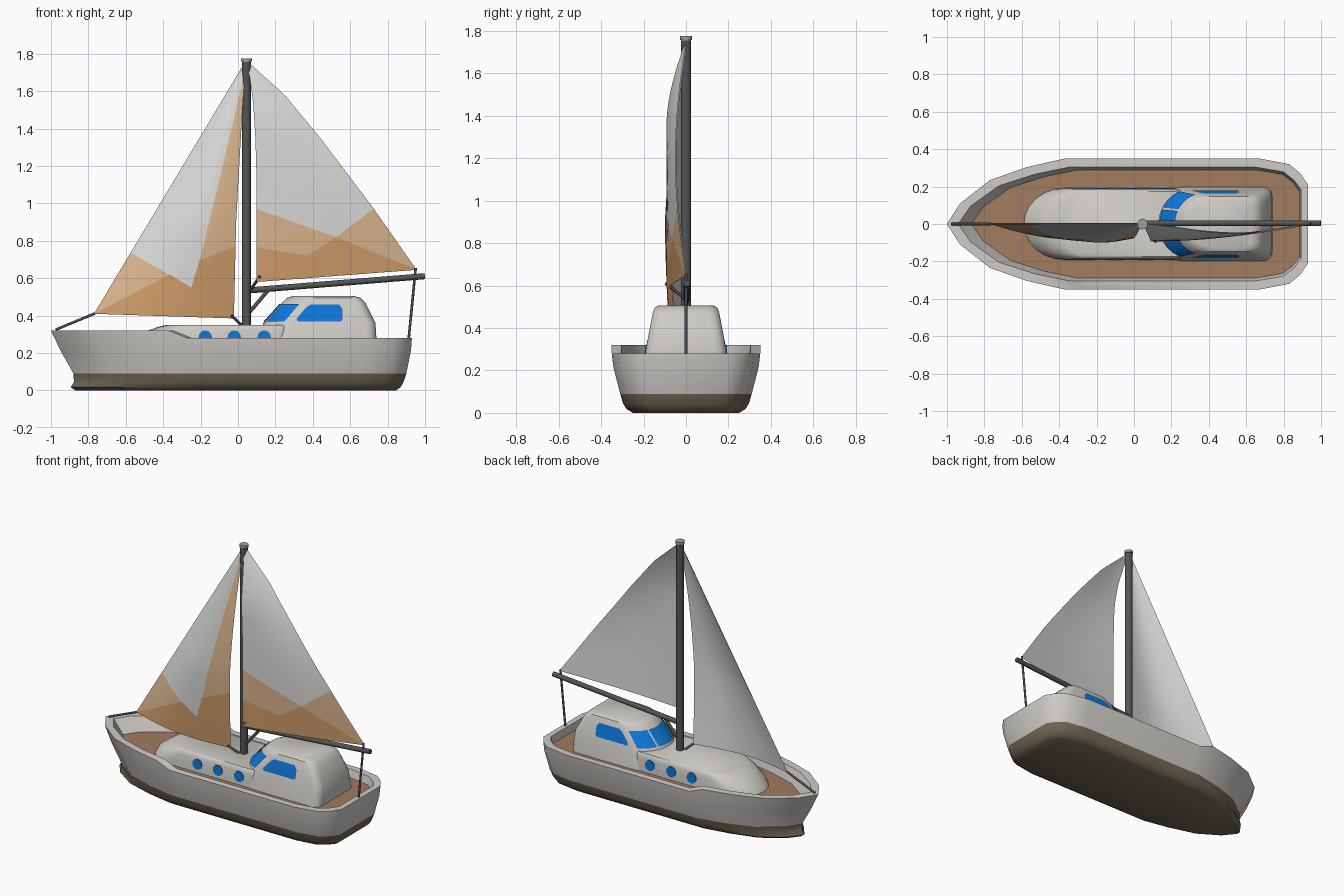
import bpy, bmesh, math
from mathutils import Vector

if "Cube" in bpy.data.objects:
    bpy.data.objects.remove(bpy.data.objects["Cube"])


def material(name, r, g, b):
    m = bpy.data.materials.new(name)
    m.diffuse_color = (r, g, b, 1)
    m.use_nodes = True
    m.node_tree.nodes["Principled BSDF"].inputs["Base Color"].default_value = m.diffuse_color
    return m


WHITE = material("hull_white", 0.62, 0.60, 0.57)
OLIVE = material("keel_olive", 0.17, 0.14, 0.09)
WOOD = material("deck_brown", 0.36, 0.20, 0.115)
BLUE = material("window_blue", 0.004, 0.19, 0.72)
DARK = material("spar_grey", 0.09, 0.09, 0.09)
CAP = material("cap_grey", 0.35, 0.35, 0.35)
CLOTH = material("sail_white", 0.70, 0.70, 0.69)
PALE = material("sail_pale_orange", 0.70, 0.46, 0.27)
ORANGE = material("sail_orange", 0.62, 0.33, 0.14)


def finish(name, bm, mats, angle=35):
    me = bpy.data.meshes.new(name)
    bm.to_mesh(me)
    bm.free()
    for m in mats:
        me.materials.append(m)
    me.shade_smooth()
    me.set_sharp_from_angle(angle=math.radians(angle))
    ob = bpy.data.objects.new(name, me)
    bpy.context.collection.objects.link(ob)
    return ob


def loft(rings):
    """Closed skin through equal-length rings, capped at both ends."""
    bm = bmesh.new()
    vs = [[bm.verts.new(p) for p in r] for r in rings]
    n = len(vs[0])
    for a, b in zip(vs, vs[1:]):
        for i in range(n):
            j = (i + 1) % n
            bm.faces.new((a[i], a[j], b[j], b[i]))
    bm.faces.new(vs[0])
    bm.faces.new(vs[-1])
    bmesh.ops.recalc_face_normals(bm, faces=bm.faces)
    return bm


def rod(name, a, b, r, mat=DARK, sides=8):
    a, b = Vector(a), Vector(b)
    q = (b - a).to_track_quat('Z', 'Y')
    rings = [[p + q @ Vector((r * math.cos(t), r * math.sin(t), 0))
              for t in (2 * math.pi * i / sides for i in range(sides))] for p in (a, b)]
    return finish(name, loft(rings), [mat], 50)


def lerp_path(pts, z):
    """x along a polyline of (z, x) points with falling z."""
    for (z0, x0), (z1, x1) in zip(pts, pts[1:]):
        if z >= z1:
            return x0 + (x1 - x0) * (z0 - z) / (z0 - z1)
    return pts[-1][1]


# Hull: one deck outline, moved and narrowed for each level
HALF = [(-0.93, .11), (-.77, .235), (-.57, .305), (-.37, .35), (-.27, .35),
        (.67, .35), (.83, .32), (.89, .27), (.93, .21)]
OUTLINE = [(-1, 0)] + HALF + [(x, -y) for x, y in reversed(HALF)]


def hull_ring(bow, stern, w, z=None):
    ring = []
    for x, y in OUTLINE:
        zz = z if z is not None else (.32 if x < -.3 else .28)
        ring.append((bow + (x + 1) / 1.93 * (stern - bow), y * w / .35, zz))
    return ring


bm = loft([hull_ring(-.87, .845, .25, 0), hull_ring(-.895, .87, .28, .018),
           hull_ring(-.877, .885, .297, .045), hull_ring(-.88, .90, .31, .09),
           hull_ring(-.95, .925, .342, .215), hull_ring(-1, .93, .35),
           hull_ring(-.94, .893, .305), hull_ring(-.87, .885, .29, .23)])
for f in bm.faces:
    zs = [v.co.z for v in f.verts]
    if max(zs) < .095:
        f.material_index = 1
    elif max(zs) - min(zs) < .001 and abs(zs[0] - .23) < .001:
        f.material_index = 2
finish("hull", bm, [WHITE, OLIVE, WOOD])


# Cabins: rounded front, small rounded rear corners
def cabin_ring(z, xf, arc, xr, w, rc=.05):
    pts = []
    for i in range(-6, 7):
        a = math.radians(i * 15)
        pts.append((xf + arc * (1 - math.cos(a)), w * math.sin(a), z))
    for s in (1, -1):
        for i in (range(4) if s > 0 else range(3, -1, -1)):
            a = math.radians(i * 30)
            pts.append((xr - rc + rc * math.sin(a), s * (w - rc + rc * math.cos(a)), z))
    return pts


finish("fore_cabin", loft([cabin_ring(*p) for p in (
    (.22, -.595, .22, .27, .192), (.27, -.56, .20, .27, .19), (.32, -.485, .17, .27, .186),
    (.342, -.42, .13, .27, .182), (.35, -.385, .12, .27, .175))]), [WHITE])
finish("wheelhouse", loft([cabin_ring(*p) for p in (
    (.22, .10, .16, .74, .20), (.28, .11, .16, .74, .192), (.36, .135, .16, .735, .178),
    (.47, .235, .15, .68, .157), (.495, .262, .15, .655, .148),
    (.505, .295, .15, .62, .132))]), [WHITE])

# Windscreen panels wrapped round the wheelhouse front
bm = bmesh.new()
for a0, a1 in ((-73, -29), (-25, 25), (29, 73)):
    n = 8
    cols = []
    for i in range(n + 1):
        a = math.radians(a0 + (a1 - a0) * i / n)
        col = []
        for z in (.368, .46):
            k = (z - .36) / .11
            arc = .16 - .01 * k
            col.append(bm.verts.new((.129 + .1 * k + arc * (1 - math.cos(a)),
                                     (.183 - .021 * k) * math.sin(a), z + .001)))
        cols.append(col)
    for c, d in zip(cols, cols[1:]):
        bm.faces.new((c[0], c[1], d[1], d[0]))
finish("windscreen", bm, [BLUE])

# Side windows and portholes on both sides
SIDE = [(.32, .37), (.55, .37), (.56, .38), (.56, .435), (.54, .46), (.39, .46), (.365, .445), (.312, .382)]
for s, label in ((1, "port"), (-1, "starboard")):
    bm = bmesh.new()
    f = [bm.verts.new((x, s * (.182 - .021 * (z - .36) / .11), z)) for x, z in SIDE]
    bm.faces.new(f if s < 0 else f[::-1])
    finish(label + "_side_window", bm, [BLUE])
    for i, x in enumerate((-.175, -.02, .14)):
        rod(f"{label}_porthole_{i + 1}", (x, s * .186, .285), (x, s * .193, .285), .036, BLUE, 12)

# Mast, boom and rigging
rod("mast", (.045, 0, .33), (.045, 0, 1.755), .024, DARK, 16)
rod("mast_collar", (.045, 0, 1.735), (.045, 0, 1.765), .022, CAP, 12)
rod("mast_cap", (.045, 0, 1.758), (.045, 0, 1.776), .029, CAP, 12)
rod("boom", (.06, .004, .535), (.999, .004, .611), .016, DARK, 12)
rod("boom_brace", (.05, 0, .405), (.16, 0, .535), .010)
rod("main_tack_rod", (.065, 0, .535), (.117, -.095, .61), .008)
rod("jib_clew_rod", (.03, -.01, .34), (-.035, -.06, .40), .008)
rod("forestay", (-.975, 0, .325), (-.765, 0, .412), .007)
rod("main_sheet", (.95, 0, .655), (.91, 0, .25), .007)


# Sails: curved grids cut along the coloured panels, plain cloth behind
def inside(poly, x, z):
    hit = False
    for (x0, z0), (x1, z1) in zip(poly, poly[1:] + poly[:1]):
        if (z0 > z) != (z1 > z) and x < x0 + (z - z0) / (z1 - z0) * (x1 - x0):
            hit = not hit
    return hit


def sail(name, left, right, depth, panels):
    bm = bmesh.new()
    nt, ns = 24, 12
    rows = []
    for j in range(nt + 1):
        t = .004 + .996 * j / nt
        zl = left[0][0] + t * (left[-1][0] - left[0][0])
        zr = right[0][0] + t * (right[-1][0] - right[0][0])
        xl, xr = lerp_path(left, zl), lerp_path(right, zr)
        rows.append([bm.verts.new((xl + (xr - xl) * s, depth(s, t), zl + (zr - zl) * s))
                     for s in (i / ns for i in range(ns + 1))])
    for a, b in zip(rows, rows[1:]):
        for i in range(ns):
            bm.faces.new((a[i], b[i], b[i + 1], a[i + 1]))
    back = bmesh.ops.duplicate(bm, geom=bm.verts[:] + bm.edges[:] + bm.faces[:])["geom"]
    back_faces = [g for g in back if isinstance(g, bmesh.types.BMFace)]
    bmesh.ops.reverse_faces(bm, faces=back_faces)
    bmesh.ops.translate(bm, verts=[g for g in back if isinstance(g, bmesh.types.BMVert)], vec=(0, .005, 0))
    for _, poly in panels:
        for (x0, z0), (x1, z1) in zip(poly, poly[1:] + poly[:1]):
            bmesh.ops.bisect_plane(bm, geom=bm.verts[:] + bm.edges[:] + bm.faces[:], dist=1e-5,
                                   plane_co=(x0, 0, z0), plane_no=(z1 - z0, 0, x0 - x1))
    bm.normal_update()
    for f in bm.faces:
        c = f.calc_center_median()
        for idx, poly in panels:
            if f.normal.y < 0 and inside(poly, c.x, c.z):
                f.material_index = idx
    finish(name, bm, [CLOTH, PALE, ORANGE], 60)


def main_depth(s, t):
    luff = -.093 * math.sin(math.pi / 2 * min(1, t / .36))
    leech = -.05 * math.sin(math.pi * t)
    return luff * (1 - s) + leech * s - .012 * math.sin(math.pi * s) * min(1, 2 * t)


def jib_depth(s, t):
    leech = -.05 * t - .05 * math.sin(math.pi * t)
    return leech * s - .055 * math.sin(math.pi * s) * min(1, 1.6 * t)


sail("mainsail",
     [(1.76, .05), (1.55, .08), (1.35, .093), (1.1, .10), (.58, .10)],
     [(1.76, .05), (1.58, .25), (1.35, .44), (.98, .72), (.645, .955)], main_depth,
     [(1, [(.05, .97), (.10, .97), (.525, .82), (.73, .975), (1.05, .975), (1.05, .5), (.05, .5)]),
      (2, [(.05, .77), (.10, .765), (.37, .72), (.525, .82), (.96, .645), (1.05, .5), (.05, .5)])])
sail("jib",
     [(1.76, .04), (.41, -.77)],
     [(1.76, .04), (1.35, .015), (.9, -.01), (.385, -.022)], jib_depth,
     [(1, [(-.85, .41), (-.85, .87), (-.58, .74), (-.25, .55), (-.185, .77), (.03, 1.67), (.1, 1.67), (.1, .3), (-.8, .3)]),
      (2, [(-.77, .41), (-.365, .62), (-.25, .55), (-.205, .695), (-.02, .77), (.1, .77), (.1, .3), (-.8, .3)])])
